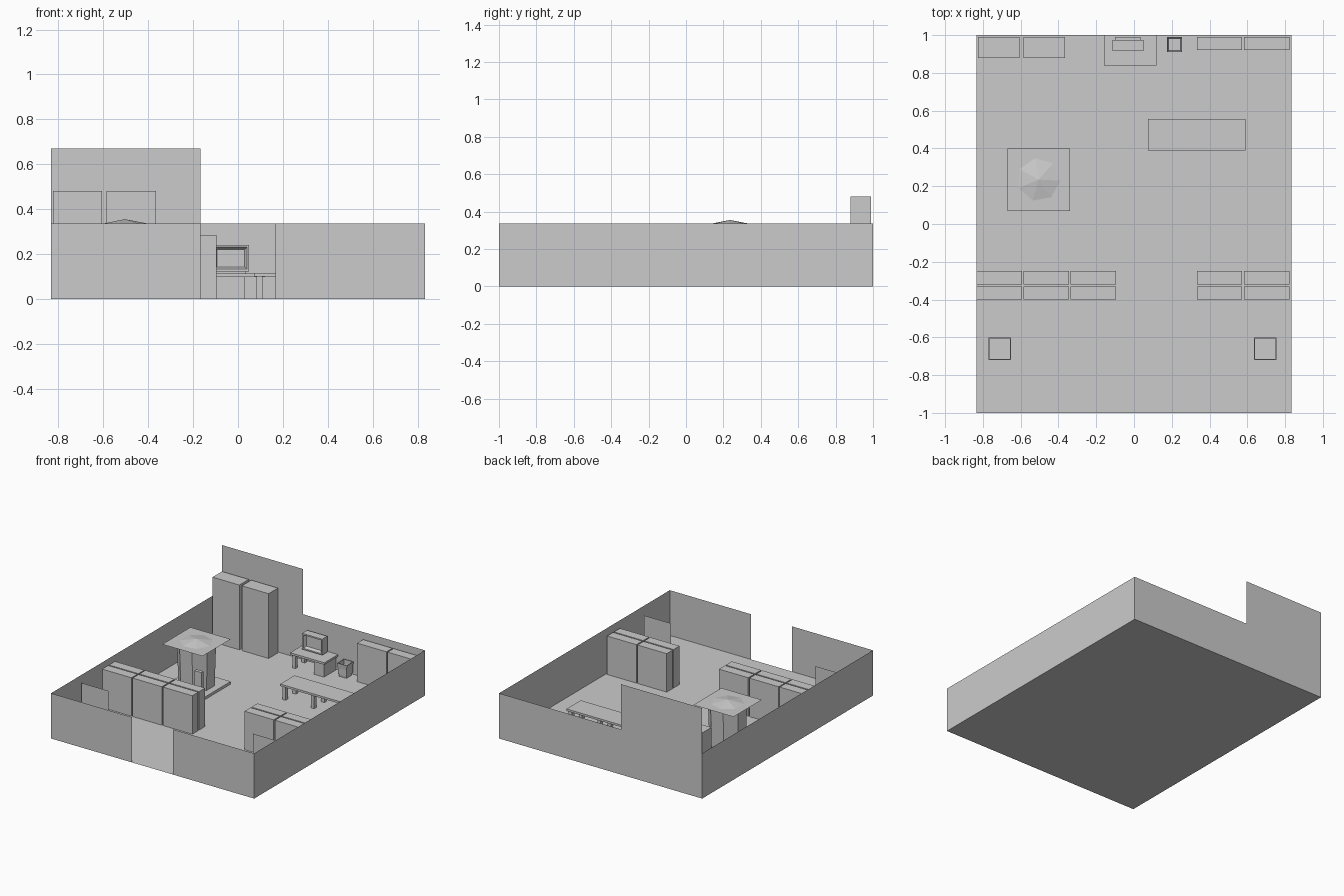
import bpy, bmesh
from math import radians

if "Cube" in bpy.data.objects:
    bpy.data.objects.remove(bpy.data.objects["Cube"])


def make(name, bm):
    bmesh.ops.recalc_face_normals(bm, faces=bm.faces)
    me = bpy.data.meshes.new(name)
    bm.to_mesh(me)
    bm.free()
    ob = bpy.data.objects.new(name, me)
    bpy.context.collection.objects.link(ob)
    return ob


def add_box(bm, x0, x1, y0, y1, z0, z1):
    vs = bmesh.ops.create_cube(bm, size=1)["verts"]
    for v in vs:
        v.co.x = x1 if v.co.x > 0 else x0
        v.co.y = y1 if v.co.y > 0 else y0
        v.co.z = z1 if v.co.z > 0 else z0


def box(name, *dims):
    bm = bmesh.new()
    add_box(bm, *dims)
    return make(name, bm)


def sheet(name, *pts):
    bm = bmesh.new()
    bm.faces.new([bm.verts.new(p) for p in pts])
    return make(name, bm)


def wall(name, xa, ya, xb, yb, z0, z1):
    return sheet(name, (xa, ya, z0), (xb, yb, z0), (xb, yb, z1), (xa, ya, z1))


def prism(name, loc, r0, r1, z0, z1, sides, turn=0):
    bm = bmesh.new()
    bmesh.ops.create_cone(bm, cap_ends=True, segments=sides, radius1=r0, radius2=r1, depth=z1 - z0)
    ob = make(name, bm)
    ob.location = (loc[0], loc[1], (z0 + z1) / 2)
    ob.rotation_euler.z = radians(turn)
    return ob


def bin_shape(name, cx, cy, half, foot, h, depth):
    # tapered square container with a rim and a sunken inside
    bm = bmesh.new()
    add_box(bm, -half, half, -half, half, 0, h)
    for v in bm.verts:
        if v.co.z < h / 2:
            v.co.x *= foot
            v.co.y *= foot
    bm.normal_update()
    top = max(bm.faces, key=lambda f: f.calc_center_median().z)
    bmesh.ops.inset_region(bm, faces=[top], thickness=half * 0.13)
    top = [f for f in bm.faces if f.normal.z > 0.9 and abs(f.calc_center_median().x) < 1e-4
           and abs(f.calc_center_median().y) < 1e-4][0]
    ext = bmesh.ops.extrude_face_region(bm, geom=[top])
    for v in ext["geom"]:
        if isinstance(v, bmesh.types.BMVert):
            v.co.z -= depth
    bmesh.ops.delete(bm, geom=[top], context='FACES_ONLY')
    ob = make(name, bm)
    ob.location = (cx, cy, 0)
    return ob


W, H = 0.833, 0.335

# room shell with a doorway at the front
sheet("floor", (-W, -1, 0), (W, -1, 0), (W, 1, 0), (-W, 1, 0))
wall("left_wall", -W, -1, -W, 1, 0, H)
wall("right_wall", W, -1, W, 1, 0, H)
wall("front_wall_left", -W, -1, -0.167, -1, 0, H)
wall("front_wall_right", 0.167, -1, W, -1, 0, H)
wall("back_wall_tall", -W, 1, -0.167, 1, 0, 0.67)
wall("back_wall_low", -0.167, 1, W, 1, 0, H)

# tall cabinets at the back left
for x in (-0.825, -0.585):
    box("tall_cabinet", x, x + 0.22, 0.88, 0.99, 0, 0.48)

# low bookcases: two back-to-back rows plus a pair on the back wall
for x in (-0.833, -0.585, -0.335, 0.333, 0.582):
    for y in (-0.40, -0.32):
        box("bookcase", x, x + 0.24, y, y + 0.07, 0, 0.285)
for x in (0.333, 0.582):
    box("back_bookcase", x, x + 0.24, 0.92, 0.99, 0, 0.285)

# long reading table
box("table_top", 0.073, 0.59, 0.39, 0.557, 0.1, 0.115)
for x in (0.083, 0.317, 0.552):
    for y in (0.4, 0.52):
        box("table_leg", x, x + 0.027, y, y + 0.027, 0, 0.1)

# desk with a drawer pedestal
box("desk_top", -0.16, 0.12, 0.84, 1.0, 0.098, 0.113)
box("desk_pedestal", 0.03, 0.11, 0.85, 0.99, 0, 0.098)
for y in (0.85, 0.96):
    box("desk_leg", -0.15, -0.125, y, y + 0.025, 0, 0.098)

# monitor with a sloped recessed screen
bm = bmesh.new()
add_box(bm, -0.115, 0.05, 0.915, 0.975, 0.122, 0.24)
bm.normal_update()
front = min(bm.faces, key=lambda f: f.calc_center_median().y)
bmesh.ops.inset_region(bm, faces=[front], thickness=0.014)
front = [f for f in bm.faces if f.normal.y < -0.9 and abs(f.calc_center_median().x + 0.0325) < 1e-3
         and abs(f.calc_center_median().z - 0.181) < 1e-3][0]
bmesh.ops.inset_region(bm, faces=[front], thickness=0.015, depth=-0.02)
make("monitor", bm)
box("monitor_back", -0.1, 0.035, 0.975, 0.99, 0.113, 0.225)

# waste bin and the two plants beside the entrance
bin_shape("waste_bin", 0.215, 0.95, 0.04, 0.75, 0.1, 0.08)
for x in (-0.71, 0.695):
    bin_shape("plant_pot", x, -0.66, 0.06, 0.85, 0.11, 0.02)
    wall("plant_leaves", x - 0.11, -0.66, x + 0.11, -0.66, 0.09, 0.285)

# centre display: plinth, column, canopy sheet and its low peak
c = (-0.505, 0.235)
box("plinth", c[0] - 0.165, c[0] + 0.165, c[1] - 0.165, c[1] + 0.165, 0, 0.02)
prism("column", c, 0.125, 0.135, 0.02, 0.33, 8, 22.5)
sheet("canopy", *[(c[0] + i * 0.165, c[1] + j * 0.165, 0.333) for i, j in ((-1, -1), (1, -1), (1, 1), (-1, 1))])
prism("canopy_peak", c, 0.115, 0.0, 0.333, 0.355, 7, 10)
box("sign", -0.415, -0.36, 0.085, 0.11, 0.02, 0.2)
